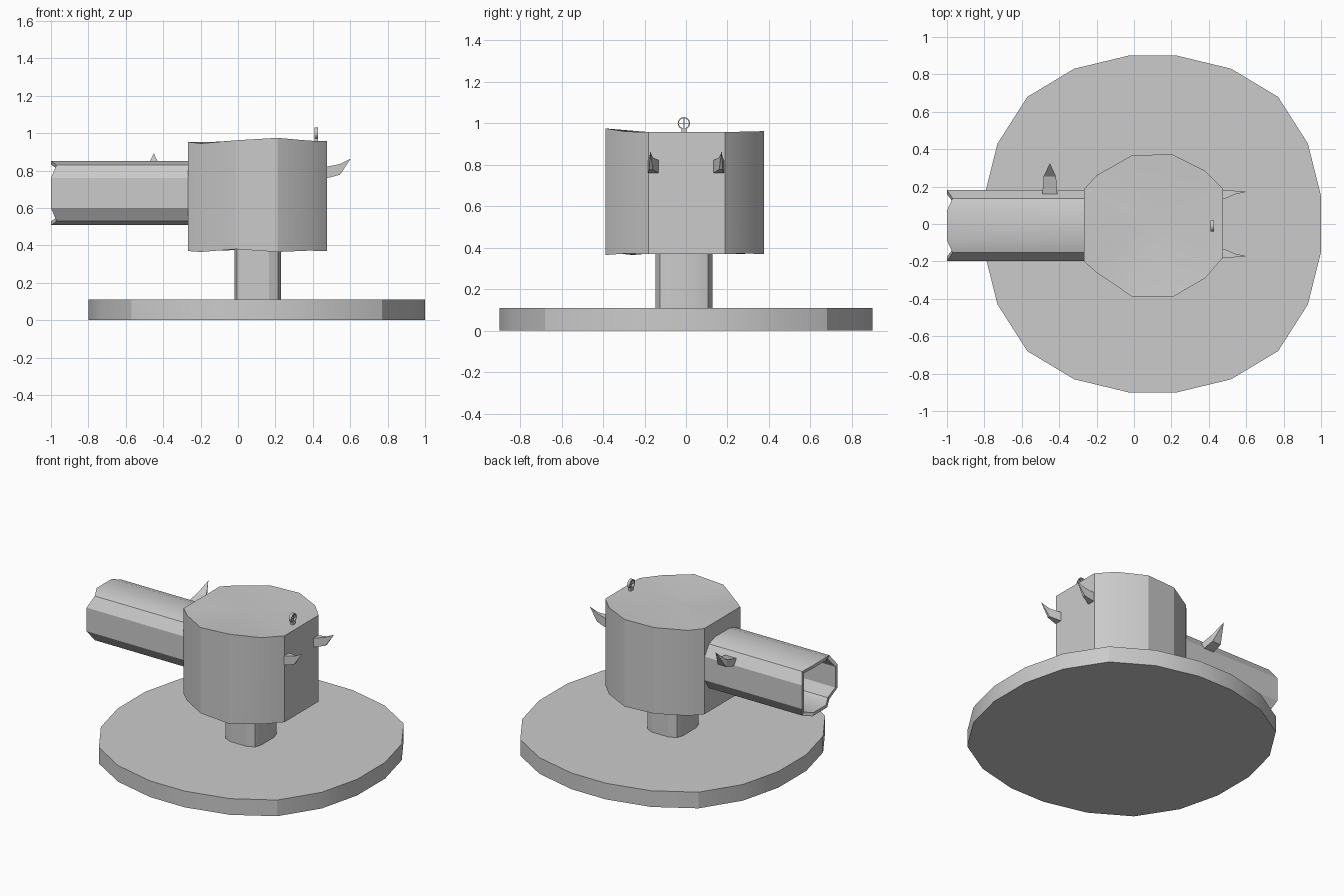
import bpy, bmesh, math
from mathutils import Vector

if "Cube" in bpy.data.objects:
    bpy.data.objects.remove(bpy.data.objects["Cube"])


def loft(name, rings, cap_start=True, cap_end=True, smooth=20):
    """Skin a list of equal-length rings; a one-point ring makes a tip."""
    bm = bmesh.new()
    vs = [[bm.verts.new(p) for p in r] for r in rings]
    for a, b in zip(vs, vs[1:]):
        n = max(len(a), len(b))
        for i in range(n):
            j = (i + 1) % n
            if len(a) == 1:
                bm.faces.new((a[0], b[j], b[i]))
            elif len(b) == 1:
                bm.faces.new((a[i], a[j], b[0]))
            else:
                bm.faces.new((a[i], a[j], b[j], b[i]))
    if cap_start and len(vs[0]) > 2:
        bm.faces.new(vs[0][::-1])
    if cap_end and len(vs[-1]) > 2:
        bm.faces.new(vs[-1])
    bmesh.ops.recalc_face_normals(bm, faces=bm.faces)
    me = bpy.data.meshes.new(name)
    bm.to_mesh(me)
    bm.free()
    ob = bpy.data.objects.new(name, me)
    bpy.context.collection.objects.link(ob)
    bpy.ops.object.select_all(action='DESELECT')
    ob.select_set(True)
    bpy.context.view_layer.objects.active = ob
    bpy.ops.object.shade_smooth_by_angle(angle=math.radians(smooth))
    return ob


def mirror_quarter(q):
    """Complete an outline from its first-quadrant points (counter-clockwise)."""
    half = q + [(-x, y) for x, y in reversed(q)]
    return half + [(-x, -y) for x, y in half]


# Base disc: 20 sides
disc = mirror_quarter([(0.9, 0.15), (0.83, 0.43), (0.67, 0.68), (0.42, 0.83), (0.13, 0.9)])
loft("base", [[(x + 0.1, y, z) for x, y in disc] for z in (0, 0.11)])

# Post between base and housing
post = mirror_quarter([(0.125, 0.07), (0.11, 0.115), (0.06, 0.137)])
loft("post", [[(x + 0.105, y - 0.01, z) for x, y in post] for z in (0.1, 0.42)])

# Housing: x, y, top z, bottom z around the rim
rim = [(0.476, -0.18, 0.957, 0.37), (0.476, 0.187, 0.957, 0.37),
       (0.38, 0.285, 0.96, 0.372), (0.2, 0.375, 0.962, 0.37),
       (-0.015, 0.365, 0.96, 0.375), (-0.2, 0.26, 0.95, 0.37),
       (-0.268, 0.185, 0.953, 0.37), (-0.268, -0.2, 0.953, 0.37),
       (-0.2, -0.26, 0.945, 0.365), (-0.01, -0.388, 0.962, 0.38),
       (0.21, -0.388, 0.975, 0.365), (0.38, -0.29, 0.96, 0.372)]


def inset(s, z):
    return [(0.1 + (x - 0.1) * s, y * s, z) for x, y, _, _ in rim]


loft("housing", [[(0.1, 0, 0.385)], inset(0.3, 0.385),
                 [(x, y, b) for x, y, t, b in rim],
                 [(x, y, t) for x, y, t, b in rim],
                 inset(0.3, 0.95), [(0.1, 0, 0.952)]])

# Hollow barrel with an uneven muzzle
sect = mirror_quarter([(0.19, 0.08), (0.145, 0.15), (0.08, 0.172)])


def barrel_ring(x, s, wave=0.0):
    return [(x + (wave if i % 3 == 1 else 0), y * s - 0.008, z * s + 0.68)
            for i, (y, z) in enumerate(sect)]


loft("barrel", [barrel_ring(-0.2, 1), barrel_ring(-1, 1, 0.03),
                barrel_ring(-1, 0.88, 0.03), barrel_ring(-0.26, 0.88)])


# Thorns: (outward, sideways, up) sections mapped onto each mount
def thorn(name, sections, place):
    return loft(name, [[place(*p) for p in s] for s in sections], smooth=10)


def quad(d, a, b, lo, hi):
    return [(d, a, lo), (d, b, lo), (d, b, hi), (d, a, hi)]


claw = [quad(0.45, 0.127, 0.185, 0.757, 0.818), quad(0.49, 0.137, 0.182, 0.763, 0.824),
        quad(0.545, 0.16, 0.177, 0.778, 0.835), [(0.602, 0.172, 0.863)]]
for side, label in ((-1, "front_claw"), (1, "back_claw")):
    thorn(label, claw, lambda d, s, z, k=side: (d, k * s, z))

spike = [quad(0.16, -0.04, 0.04, 0.75, 0.8), quad(0.255, -0.033, 0.033, 0.775, 0.825),
         [(0.325, 0, 0.892)]]
thorn("barrel_spike", spike, lambda d, s, z: (-0.45 + s, d, z))


# Sight: small ring with crosshair on a stem
def box(name, centre, size):
    cx, cy, cz = centre
    sx, sy, sz = (v / 2 for v in size)
    return loft(name, [[(cx + u * sx, cy + v * sy, z) for u, v in
                        ((-1, -1), (1, -1), (1, 1), (-1, 1))] for z in (cz - sz, cz + sz)])


def circle(x, r):
    return [(x, -0.01 + r * math.cos(i * math.tau / 16), 1.0 + r * math.sin(i * math.tau / 16))
            for i in range(16)]


loft("sight_ring", [circle(0.41, 0.024), circle(0.41, 0.03), circle(0.428, 0.03),
                    circle(0.428, 0.024), circle(0.41, 0.024)], False, False, 30)
box("sight_stem", (0.419, -0.008, 0.957), (0.018, 0.028, 0.034))
box("sight_hair_vertical", (0.419, -0.01, 1.0), (0.012, 0.004, 0.056))
box("sight_hair_level", (0.419, -0.01, 1.0), (0.012, 0.056, 0.004))
